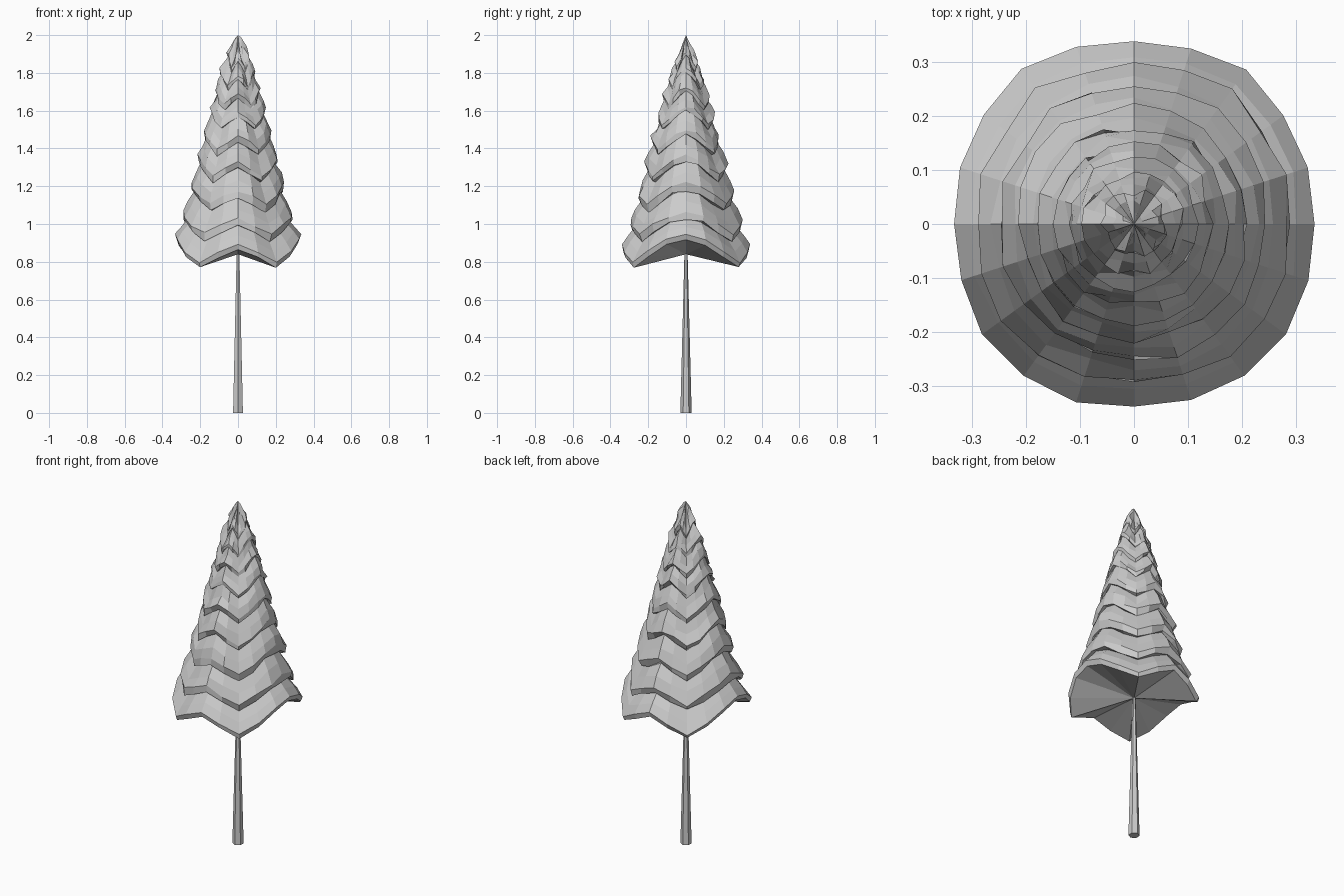
import bpy, bmesh, math, random

random.seed(4)
if "Cube" in bpy.data.objects:
    bpy.data.objects.remove(bpy.data.objects["Cube"])

SIDES = 20
# Hang of the skirt at each step from the x axis to the y axis
HANG = [0, 0.2, 0.62, 1, 0.65, 0.35]

grey = bpy.data.materials.new("plain grey")
grey.use_nodes = True
grey.diffuse_color = (0.6, 0.6, 0.6, 1)
grey.node_tree.nodes["Principled BSDF"].inputs["Base Color"].default_value = grey.diffuse_color


def make_object(name, bm):
    bmesh.ops.recalc_face_normals(bm, faces=bm.faces)
    mesh = bpy.data.meshes.new(name)
    bm.to_mesh(mesh)
    bm.free()
    mesh.materials.append(grey)
    obj = bpy.data.objects.new(name, mesh)
    bpy.context.collection.objects.link(obj)


def ring(bm, radius, z, droop, jitter):
    verts = []
    for i in range(SIDES):
        a = math.tau * i / SIDES
        step = i % 10
        hang = HANG[min(step, 10 - step)]
        r = radius * (1 + 0.05 * hang) + random.uniform(-jitter, jitter)
        h = z - droop * hang + random.uniform(-jitter, jitter)
        verts.append(bm.verts.new((r * math.cos(a), r * math.sin(a), h)))
    return verts


def bridge(bm, lower, upper):
    for i in range(SIDES):
        j = (i + 1) % SIDES
        bm.faces.new((lower[i], lower[j], upper[j], upper[i]))


def cap(bm, loop, z):
    tip = bm.verts.new((0, 0, z))
    for i in range(SIDES):
        bm.faces.new((loop[i], loop[(i + 1) % SIDES], tip))


# Foliage: stacked drooping skirts, each with a lip, a rim and a sloped shoulder
tiers = [(0.335, 0.92), (0.29, 1.03), (0.247, 1.18), (0.212, 1.33), (0.178, 1.47),
         (0.145, 1.6), (0.117, 1.7), (0.09, 1.8), (0.057, 1.89)]
bm = bmesh.new()
loops = []
for n, (r, z) in enumerate(tiers):
    next_r, next_z = tiers[n + 1] if n + 1 < len(tiers) else (0.022, 1.985)
    gap = next_z - z
    droop = 0.12 - 0.004 * n if n else 0.15
    next_droop = 0.116 - 0.004 * n
    jitter = 0.009 if n else 0.004
    loops += [ring(bm, r * 0.97, z, droop, jitter),
              ring(bm, r, z + gap * 0.24, droop, jitter),
              ring(bm, r * 0.45 + next_r * 0.53, z + gap * 0.6, (droop + next_droop) / 2, jitter),
              ring(bm, next_r * 0.9, z + gap * 1.02, next_droop, jitter * 0.6)]
for lower, upper in zip(loops, loops[1:]):
    bridge(bm, lower, upper)
cap(bm, loops[0], 0.84)
cap(bm, loops[-1], 2.0)
make_object("foliage", bm)

# Trunk: slender tapered pole
bm = bmesh.new()
bmesh.ops.create_cone(bm, cap_ends=True, segments=6, radius1=0.03, radius2=0.008, depth=0.86)
bmesh.ops.translate(bm, verts=bm.verts, vec=(0, 0, 0.43))
make_object("trunk", bm)
